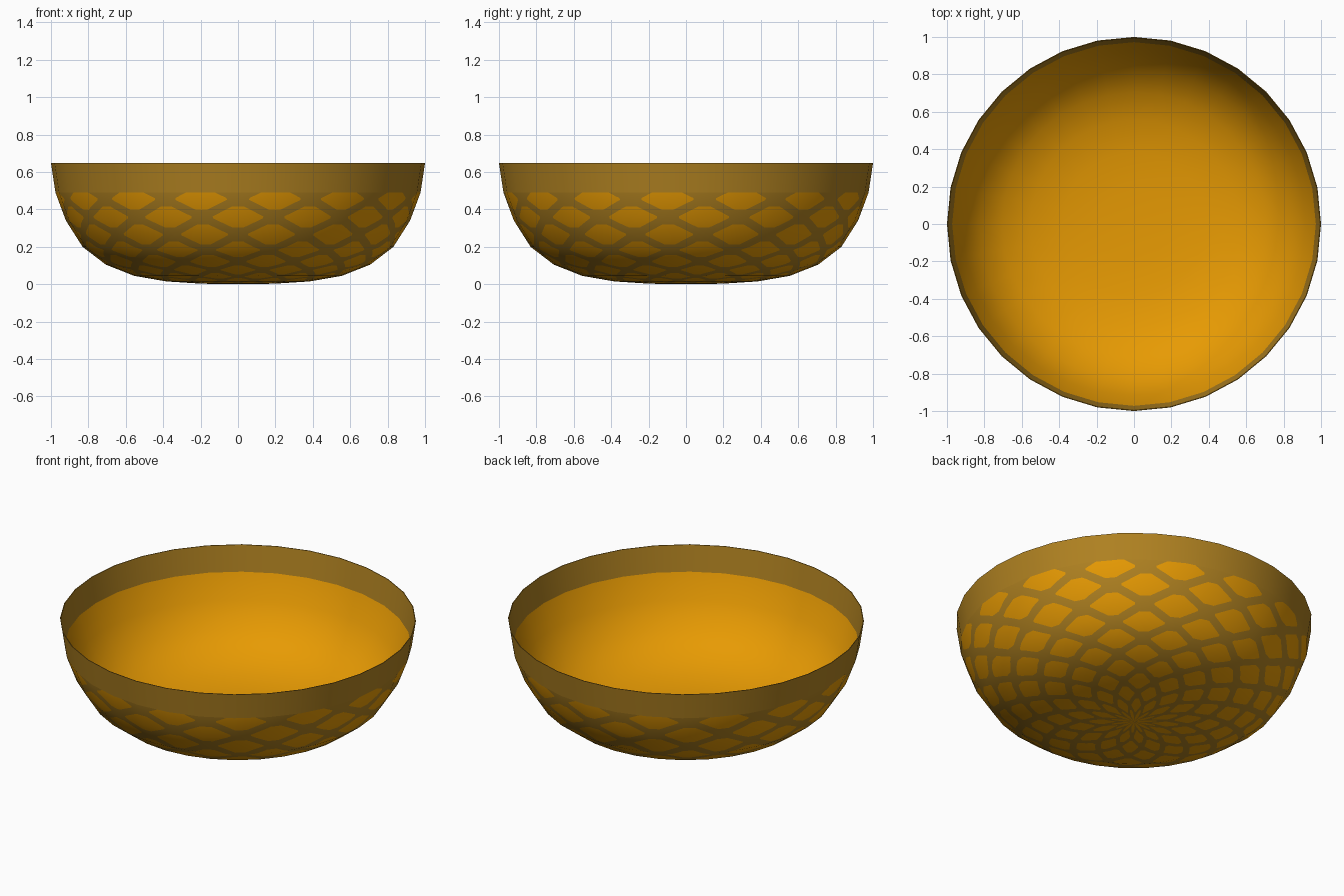
import bpy, bmesh, math
from mathutils import Vector

if "Cube" in bpy.data.objects:
    bpy.data.objects.remove(bpy.data.objects["Cube"])

SIDES = 32
WALL = 0.004
# Outer profile (radius, height) from the base centre to the lip
PROFILE = [(0, 0), (0.195, 0.003), (0.383, 0.015), (0.556, 0.045), (0.707, 0.105),
           (0.831, 0.20), (0.92, 0.34), (0.976, 0.49), (1.0, 0.648)]
BAND = 7  # ring where the plain rim band starts


def make_material(name, rgb):
    mat = bpy.data.materials.new(name)
    mat.diffuse_color = (*rgb, 1)
    mat.use_nodes = True
    mat.node_tree.nodes["Principled BSDF"].inputs["Base Color"].default_value = mat.diffuse_color
    return mat


orange = make_material("orange glaze", (0.80, 0.325, 0.001))
brown = make_material("olive brown", (0.43, 0.22, 0.015))


def make_object(name, verts, faces, mats):
    mesh = bpy.data.meshes.new(name)
    mesh.from_pydata(verts, [], faces)
    for m in mats:
        mesh.materials.append(m)
    mesh.shade_smooth()
    obj = bpy.data.objects.new(name, mesh)
    bpy.context.collection.objects.link(obj)
    return obj


def profile_normal(i):
    if i == 0:
        return Vector((0, -1))
    a = Vector(PROFILE[i - 1])
    b = Vector(PROFILE[min(i + 1, len(PROFILE) - 1)])
    t = (b - a).normalized()
    return Vector((t.y, -t.x))


NORMALS = [profile_normal(i) for i in range(len(PROFILE))]


def around(rz, u):
    """Place a (radius, height) pair on the flat-sided turn at side position u."""
    k = math.floor(u + 1e-5)
    a, b = (2 * math.pi * n / SIDES for n in (k, k + 1))
    f = u - k
    c = math.cos(a) * (1 - f) + math.cos(b) * f
    s = math.sin(a) * (1 - f) + math.sin(b) * f
    return Vector((rz[0] * c, rz[0] * s, rz[1]))


def along(table, v):
    i = min(int(v + 1e-5), len(table) - 2)
    return Vector(table[i]).lerp(Vector(table[i + 1]), v - i)


def lathe(name, profile, mat):
    n = len(profile)
    verts = [around(p, u) for u in range(SIDES) for p in profile]
    faces = []
    for u in range(SIDES):
        w = (u + 1) % SIDES
        for j in range(n - 1):
            faces.append((u * n + j, w * n + j, w * n + j + 1, u * n + j + 1))
    obj = make_object(name, verts, faces, [mat])
    bm = bmesh.new()
    bm.from_mesh(obj.data)
    bmesh.ops.remove_doubles(bm, verts=bm.verts, dist=1e-5)
    bm.to_mesh(obj.data)
    bm.free()
    bpy.ops.object.select_all(action='DESELECT')
    obj.select_set(True)
    bpy.context.view_layer.objects.active = obj
    bpy.ops.object.shade_smooth_by_angle(angle=math.radians(40))
    return obj


# Plain inside of the bowl and the rim band around it
inner = [Vector(p) - n * WALL for p, n in zip(PROFILE, NORMALS)]
inner[-1].y = PROFILE[-1][1]
inner[0].x = 0
lathe("bowl_inside", inner[BAND::-1], orange)
lathe("rim_band", [PROFILE[BAND], PROFILE[-1], inner[-1], inner[BAND]], brown)

# Diamond lattice: one repeat is cut flat, copied along, then wrapped round the bowl
REPEATS = 15
HALF = SIDES / REPEATS / 2
FRONT = SIDES * 3 / 4
ROW_TOP, ROW_STEP = 6.77, 0.65
SIZE, HALF_W, HALF_H = 0.75, 0.70, 0.59

bm = bmesh.new()
sheet = [(FRONT, 0, 0), (FRONT + 2 * HALF, 0, 0), (FRONT + 2 * HALF, BAND, 0), (FRONT, BAND, 0)]
bm.faces.new([bm.verts.new(c) for c in sheet])


def cut(co, normal):
    bmesh.ops.bisect_plane(bm, geom=bm.verts[:] + bm.edges[:] + bm.faces[:], dist=1e-5,
                           plane_co=co, plane_no=normal)


def spot(p, q):
    return (FRONT + (p + 1) * HALF, ROW_TOP + q * ROW_STEP, 0)


for k in range(-12, 4):
    for s in (-1, 1):
        cut(spot(0, k + s * HALF_H), (0, 1, 0))
        if k % 2 == 0:
            cut(spot(0, k + s * SIZE), (ROW_STEP, HALF, 0))
            cut(spot(0, k + s * SIZE), (-ROW_STEP, HALF, 0))
for p in (HALF_W, 1 - HALF_W):
    cut(spot(p, 0), (1, 0, 0))
    cut(spot(-p, 0), (1, 0, 0))


def in_patch(c):
    p, q = (c.x - FRONT) / HALF - 1, (c.y - ROW_TOP) / ROW_STEP
    row = round(q)
    for r in (row - 1, row, row + 1):
        for col in (-1, 0, 1):
            if (r + col) % 2 == 0:
                dp, dq = abs(p - col), abs(q - r)
                if dp + dq < SIZE and dp < HALF_W and dq < HALF_H:
                    return True
    return False


for f in bm.faces:
    f.material_index = int(in_patch(f.calc_center_median()))
tile = bm.verts[:] + bm.edges[:] + bm.faces[:]
for k in range(1, REPEATS):
    copy = bmesh.ops.duplicate(bm, geom=tile)["geom"]
    bmesh.ops.translate(bm, vec=(2 * HALF * k, 0, 0),
                        verts=[e for e in copy if isinstance(e, bmesh.types.BMVert)])
# Fold lines at the bowl's sides and rings
for u in range(1, SIDES):
    cut((FRONT + u, 0, 0), (1, 0, 0))
for v in range(1, BAND):
    cut((0, v, 0), (0, 1, 0))

bm.verts.index_update()
flat = [v.co.copy() for v in bm.verts]
faces = [[v.index for v in f.verts] for f in bm.faces]
slots = [f.material_index for f in bm.faces]
bm.free()

verts = [around(along(PROFILE, c.y), c.x) for c in flat]
normals = [around(along(NORMALS, c.y), c.x).normalized() for c in flat]
shell = make_object("patterned_outside", verts, faces, [brown, orange])
for poly, slot in zip(shell.data.polygons, slots):
    poly.material_index = slot
# Even shading across the cut faces
shell.data.normals_split_custom_set_from_vertices(normals)
